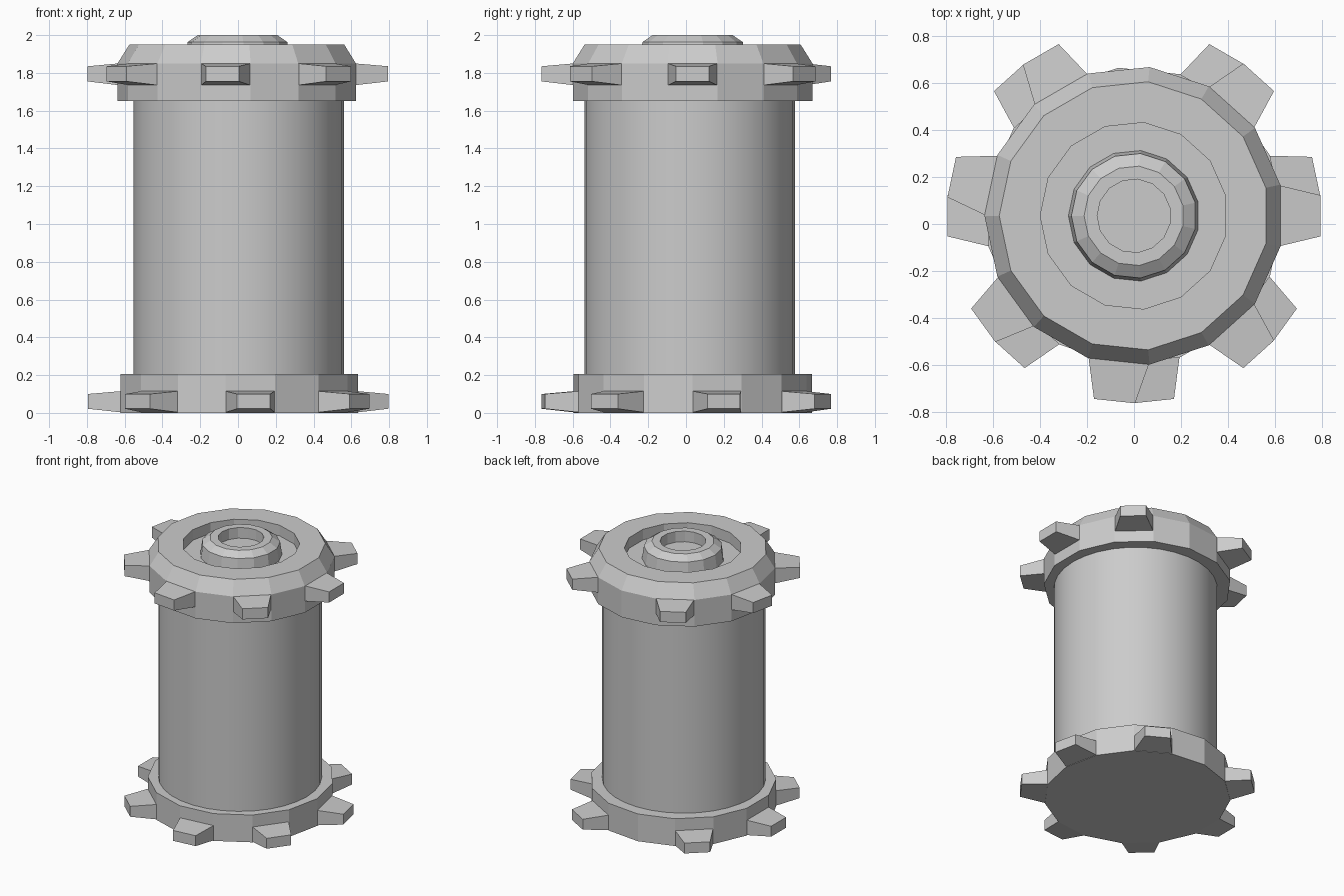
import bpy, bmesh
from math import pi, cos, sin, radians

if "Cube" in bpy.data.objects:
    bpy.data.objects.remove(bpy.data.objects["Cube"])

CX, CY = 0.0, 0.035   # axis of the two toothed rings
SIDES = 15


def finish(bm, name):
    bmesh.ops.recalc_face_normals(bm, faces=bm.faces)
    me = bpy.data.meshes.new(name)
    bm.to_mesh(me)
    bm.free()
    ob = bpy.data.objects.new(name, me)
    bpy.context.collection.objects.link(ob)
    return ob


def lathe(name, profile, sides, phase, cx=CX, cy=CY):
    """Closed turned solid from (radius, z) points, capped at both ends."""
    bm = bmesh.new()
    rings = []
    for r, z in profile:
        rings.append([bm.verts.new((cx + r * cos(phase + 2 * pi * i / sides),
                                    cy + r * sin(phase + 2 * pi * i / sides), z))
                      for i in range(sides)])
    for a, b in zip(rings, rings[1:]):
        for i in range(sides):
            j = (i + 1) % sides
            bm.faces.new((a[i], a[j], b[j], b[i]))
    bm.faces.new(rings[0])
    bm.faces.new(rings[-1])
    return finish(bm, name)


def teeth(name, angles, z_base, z_tip):
    """Tapered teeth standing on every second side of a ring."""
    bm = bmesh.new()
    for a in angles:
        c, s = cos(a), sin(a)
        loops = []
        for r, w, (z0, z1) in ((0.60, 0.13, z_base), (0.62, 0.13, z_base),
                               (0.795, 0.088, z_tip)):
            loops.append([bm.verts.new((CX + r * c - t * s, CY + r * s + t * c, z))
                          for t, z in ((-w, z0), (w, z0), (w, z1), (-w, z1))])
        for p, q in zip(loops, loops[1:]):
            for i in range(4):
                j = (i + 1) % 4
                bm.faces.new((p[i], p[j], q[j], q[i]))
        bm.faces.new(loops[0])
        bm.faces.new(loops[-1])
    return finish(bm, name)


# Barrel
body = lathe("barrel", [(0.557, 0.1), (0.557, 1.75)], 32, 0, 0.003, 0.02)
for p in body.data.polygons:
    p.use_smooth = len(p.vertices) == 4

# Bottom ring
lathe("bottom_ring", [(0.635, 0), (0.635, 0.205)], SIDES, 0)

# Top ring with chamfer, sunken channel and raised hub with a hole
lathe("top_cap", [(0.638, 1.65), (0.638, 1.85), (0.575, 1.95), (0.40, 1.95),
                  (0.40, 1.87), (0.28, 1.87), (0.267, 1.963), (0.213, 2.0),
                  (0.157, 2.0), (0.157, 1.92)], SIDES, pi)

# Seven teeth per ring, leaving one gap at the back; bottom set is mirrored
top_angles = [radians(48 - 48 * k) for k in range(7)]
teeth("top_teeth", top_angles, (1.735, 1.85), (1.755, 1.835))
teeth("bottom_teeth", [pi - a for a in top_angles], (0.003, 0.115), (0.022, 0.10))
